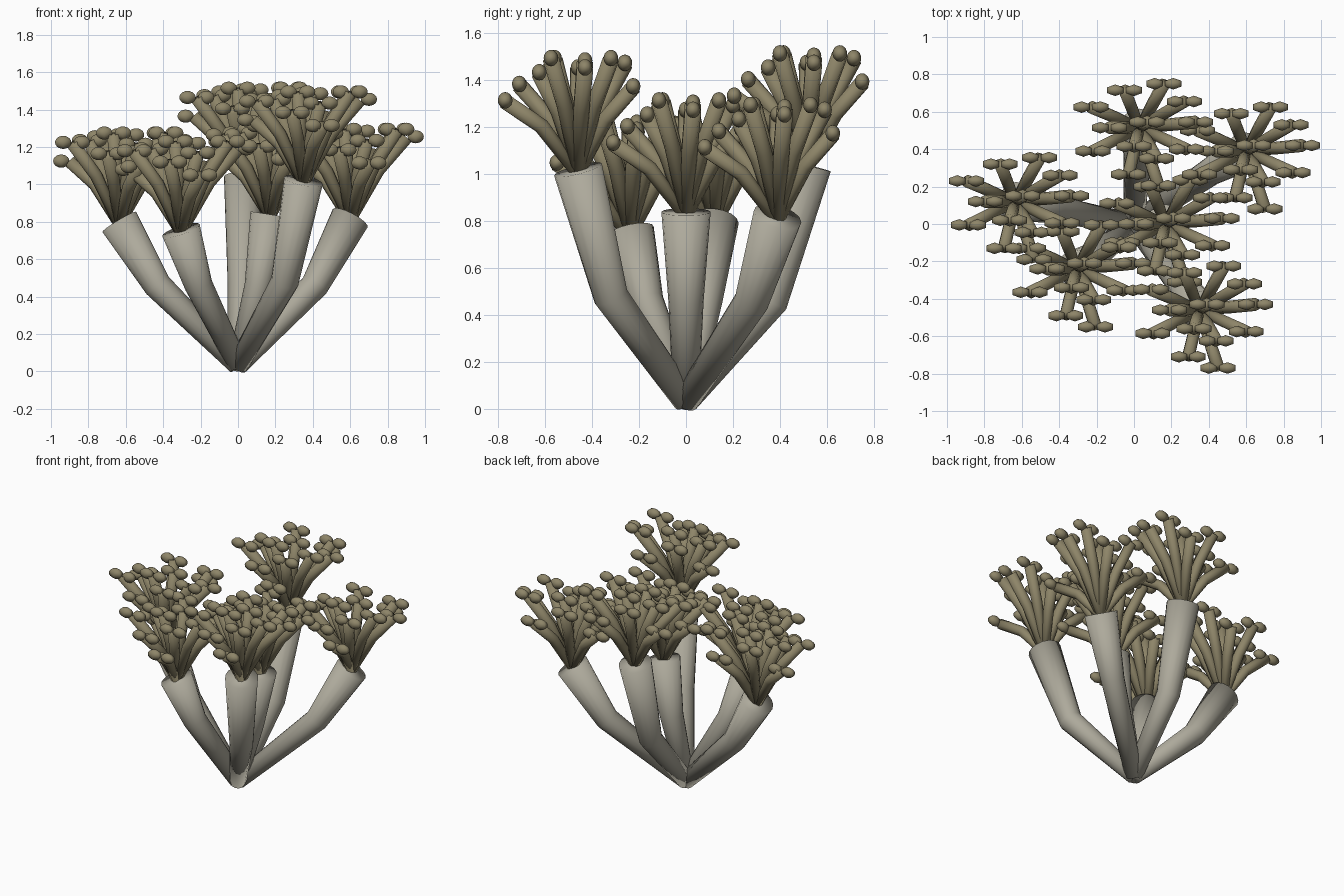
import bpy, bmesh, math
from mathutils import Vector, Matrix

if "Cube" in bpy.data.objects:
    bpy.data.objects.remove(bpy.data.objects["Cube"])

def material(name, col):
    m = bpy.data.materials.new(name)
    m.diffuse_color = (*col, 1)
    m.use_nodes = True
    m.node_tree.nodes["Principled BSDF"].inputs["Base Color"].default_value = m.diffuse_color
    return m

STONE = material("stone", (0.42, 0.40, 0.33))
FLESH = material("flesh", (0.27, 0.235, 0.14))

def tube(bm, pts, radii, n):
    """Sweep a round section along pts, with mitred joints and flat caps."""
    pts = [Vector(p) for p in pts]
    rings = []
    for i, p in enumerate(pts):
        a = (p - pts[i - 1]).normalized() if i else Vector()
        b = (pts[i + 1] - p).normalized() if i < len(pts) - 1 else Vector()
        t = (a + b).normalized()
        u = Vector((0, 1, 0)).cross(t).normalized()
        v = t.cross(u)
        rings.append([bm.verts.new(p + radii[i] * (u * math.cos(k * math.tau / n) + v * math.sin(k * math.tau / n)))
                      for k in range(n)])
    for r, s in zip(rings, rings[1:]):
        for k in range(n):
            bm.faces.new((r[k], r[(k + 1) % n], s[(k + 1) % n], s[k]))
    bm.faces.new(rings[0][::-1])
    bm.faces.new(rings[-1])

def finish(bm, name, mat):
    for f in bm.faces:
        f.smooth = True
    me = bpy.data.meshes.new(name)
    bm.to_mesh(me)
    bm.free()
    ob = bpy.data.objects.new(name, me)
    bpy.context.collection.objects.link(ob)
    me.materials.append(mat)

# Stalks: bend point and top point
STALKS = [((-.43, .08, .46), (-.635, .12, .80)),
          ((-.21, -.17, .46), (-.305, -.24, .755)),
          ((.02, .36, .46), (.03, .515, 1.04)),
          ((.11, 0, .46), (.17, 0, .84)),
          ((.25, -.32, .48), (.35, -.46, 1.02)),
          ((.41, .28, .46), (.60, .39, .82))]

# Tentacle tips relative to the stalk top, the same on every head
TIPS = [(.10, -.31, .29), (-.06, -.25, .36), (.25, -.115, .47), (-.25, -.125, .42),
        (.30, .03, .43), (.24, .14, .47), (.13, .235, .35), (-.08, .20, .45),
        (-.26, .11, .32), (.09, -.165, .41), (-.16, 0, .43), (.04, .03, .46),
        (-.03, -.10, .47)]

for i, (bend, top) in enumerate(STALKS):
    bm = bmesh.new()
    tube(bm, [(0, 0, .035), bend, top], [.055, .075, .105], 16)
    finish(bm, f"stalk_{i + 1}", STONE)

    # Tentacles bend outward and end in a pair of oval, six-sided tips
    bm = bmesh.new()
    base = Vector(top)
    for x, y, z in TIPS:
        end = base + Vector((x, y, z))
        mid = base + Vector((x * .5, y * .5, z * .5 + .04))
        tube(bm, [base + Vector((0, 0, -.02)), mid, end], [.026, .034, .035], 8)
        for s in (-1, 1):
            m = Matrix.Translation(end + Vector((s * .05, 0, .005))) @ Matrix.Diagonal((.05, .031, .035, 1))
            bmesh.ops.create_uvsphere(bm, u_segments=6, v_segments=10, radius=1, matrix=m)
    finish(bm, f"tentacles_{i + 1}", FLESH)
